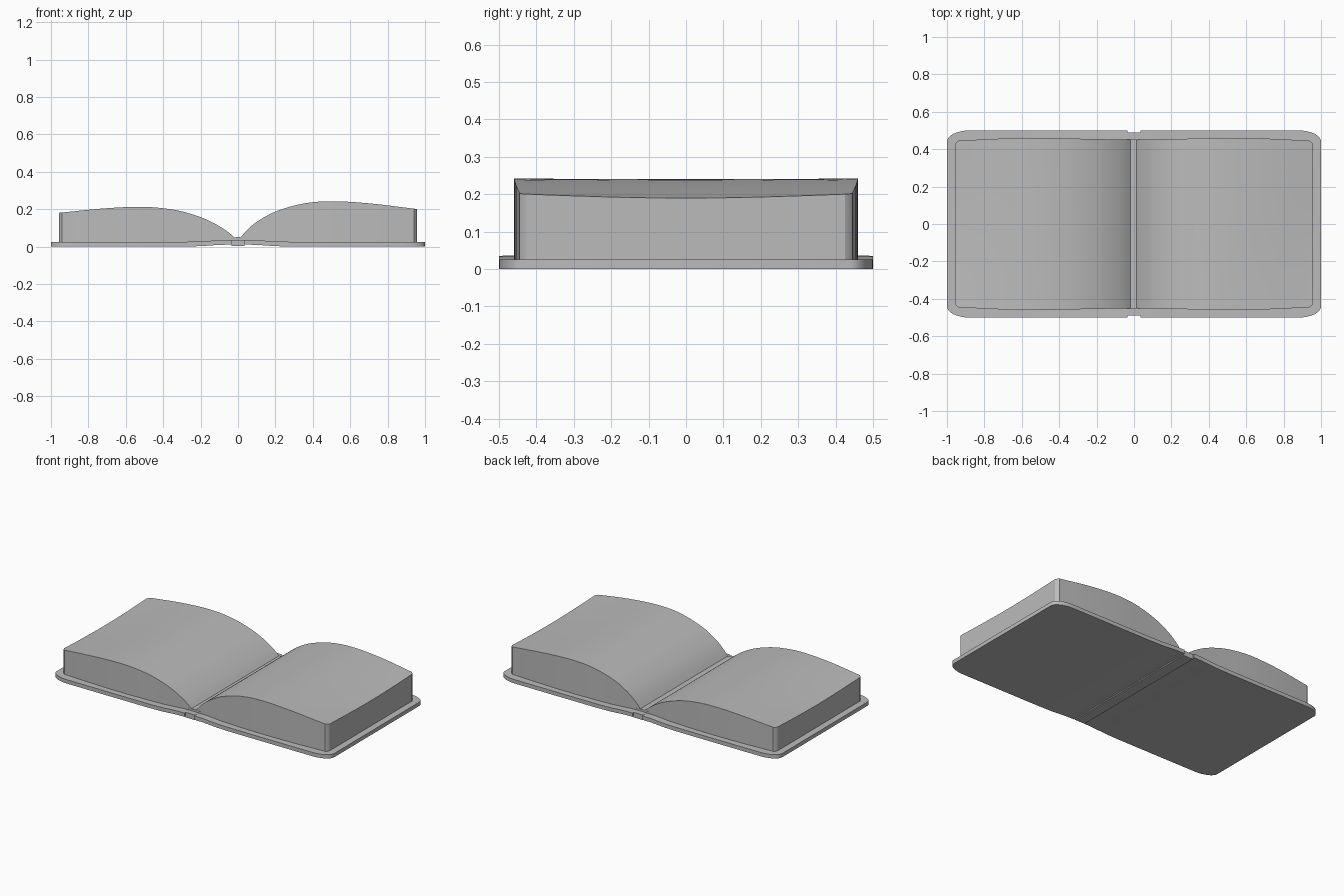
import bpy, bmesh, math

cube = bpy.data.objects.get("Cube")
if cube:
    bpy.data.objects.remove(cube, do_unlink=True)

grey = bpy.data.materials.new("plain_grey")
grey.use_nodes = True
grey.diffuse_color = (0.5, 0.5, 0.5, 1)
grey.node_tree.nodes["Principled BSDF"].inputs["Base Color"].default_value = (0.5, 0.5, 0.5, 1)


def smooth_at(points, x):
    """Smooth curve through (x, value) points, read at x."""
    n = len(points)
    i = max(0, min(n - 2, sum(p[0] <= x for p in points) - 1))

    def slope(k):
        a, b = points[max(k - 1, 0)], points[min(k + 1, n - 1)]
        return (b[1] - a[1]) / (b[0] - a[0])

    (x0, y0), (x1, y1) = points[i], points[i + 1]
    w = x1 - x0
    t = min(max((x - x0) / w, 0), 1)
    return ((2 * t**3 - 3 * t**2 + 1) * y0 + (t**3 - 2 * t**2 + t) * w * slope(i)
            + (3 * t**2 - 2 * t**3) * y1 + (t**3 - t**2) * w * slope(i + 1))


def slab(name, columns, rows, top, bottom):
    """Closed slab: columns are (x, half depth); top and bottom give z at (x, v)."""
    bm = bmesh.new()
    vs = [2 * j / rows - 1 for j in range(rows + 1)]
    layers = [[[bm.verts.new((x, h * v, z(x, v))) for v in vs] for x, h in columns]
              for z in (bottom, top)]
    for layer in layers:
        for a, b in zip(layer, layer[1:]):
            for j in range(rows):
                bm.faces.new((a[j], b[j], b[j + 1], a[j + 1]))
    rims = [[c[0] for c in g] + g[-1][1:] + [c[-1] for c in g[-2::-1]] + g[0][-2:0:-1]
            for g in layers]
    for k in range(len(rims[0])):
        m = (k + 1) % len(rims[0])
        bm.faces.new((rims[0][k], rims[0][m], rims[1][m], rims[1][k]))
    bmesh.ops.recalc_face_normals(bm, faces=bm.faces)
    mesh = bpy.data.meshes.new(name)
    bm.to_mesh(mesh)
    bm.free()
    mesh.materials.append(grey)
    ob = bpy.data.objects.new(name, mesh)
    bpy.context.collection.objects.link(ob)
    bpy.ops.object.select_all(action="DESELECT")
    ob.select_set(True)
    bpy.context.view_layer.objects.active = ob
    bpy.ops.object.shade_smooth_by_angle(angle=math.radians(30))
    return ob


# Page blocks: arched tops that sag a little along the outer edge
half_depth = [(0, 0.45), (0.25, 0.455), (0.5, 0.46), (0.75, 0.455), (0.935, 0.445)]
arches = {
    "left": (1, [(0.01, 0.045), (0.05, 0.09), (0.1, 0.132), (0.2, 0.187), (0.35, 0.23),
                 (0.5, 0.242), (0.7, 0.231), (0.96, 0.2)]),
    "right": (-1, [(0.015, 0.045), (0.06, 0.083), (0.15, 0.136), (0.25, 0.174), (0.35, 0.198),
                   (0.5, 0.212), (0.7, 0.205), (0.96, 0.18)]),
}
for side, (sign, arch) in arches.items():
    start = arch[0][0]
    xs = [start + (0.94 - start) * (i / 28) ** 1.3 for i in range(29)]
    columns = [(sign * x, smooth_at(half_depth, x)) for x in xs]
    columns += [(sign * 0.95, 0.437), (sign * 0.957, 0.425)]

    def page_top(x, v, arch=arch):
        sag = 0.012 * abs(x) ** 3 * math.cos(v * math.pi / 2)
        return smooth_at(arch, abs(x)) - sag

    slab(side + "_page_block", columns, 16, page_top, lambda x, v: 0.02)

# Cover boards: rounded outer corners, lifted a little at the hinge
lift = [(0.035, 0.01), (0.1, 0.009), (0.2, 0.002), (0.3, 0), (1, 0)]
for side, sign in (("left", 1), ("right", -1)):
    columns = [(sign * x, 0.5) for x in (0.035, 0.06, 0.1, 0.15, 0.2, 0.3, 0.6, 0.88)]
    for i in range(1, 9):
        a = i / 8 * math.pi / 2
        columns.append((sign * (0.88 + 0.12 * math.sin(a)), 0.44 + 0.06 * math.cos(a)))
    slab(side + "_cover", columns, 2,
         lambda x, v: 0.025 + smooth_at(lift, abs(x)),
         lambda x, v: smooth_at(lift, abs(x)))

# Spine strip and the raised hinge lining under the gutter
slab("spine", [(x, 0.49) for x in (-0.036, 0, 0.036)], 2,
     lambda x, v: 0.036, lambda x, v: 0.003)
slab("hinge_lining", [(x / 100, 0.452) for x in range(-7, 8)], 2,
     lambda x, v: 0.04 + 0.01 * math.cos(x / 0.07 * math.pi / 2), lambda x, v: 0.03)
